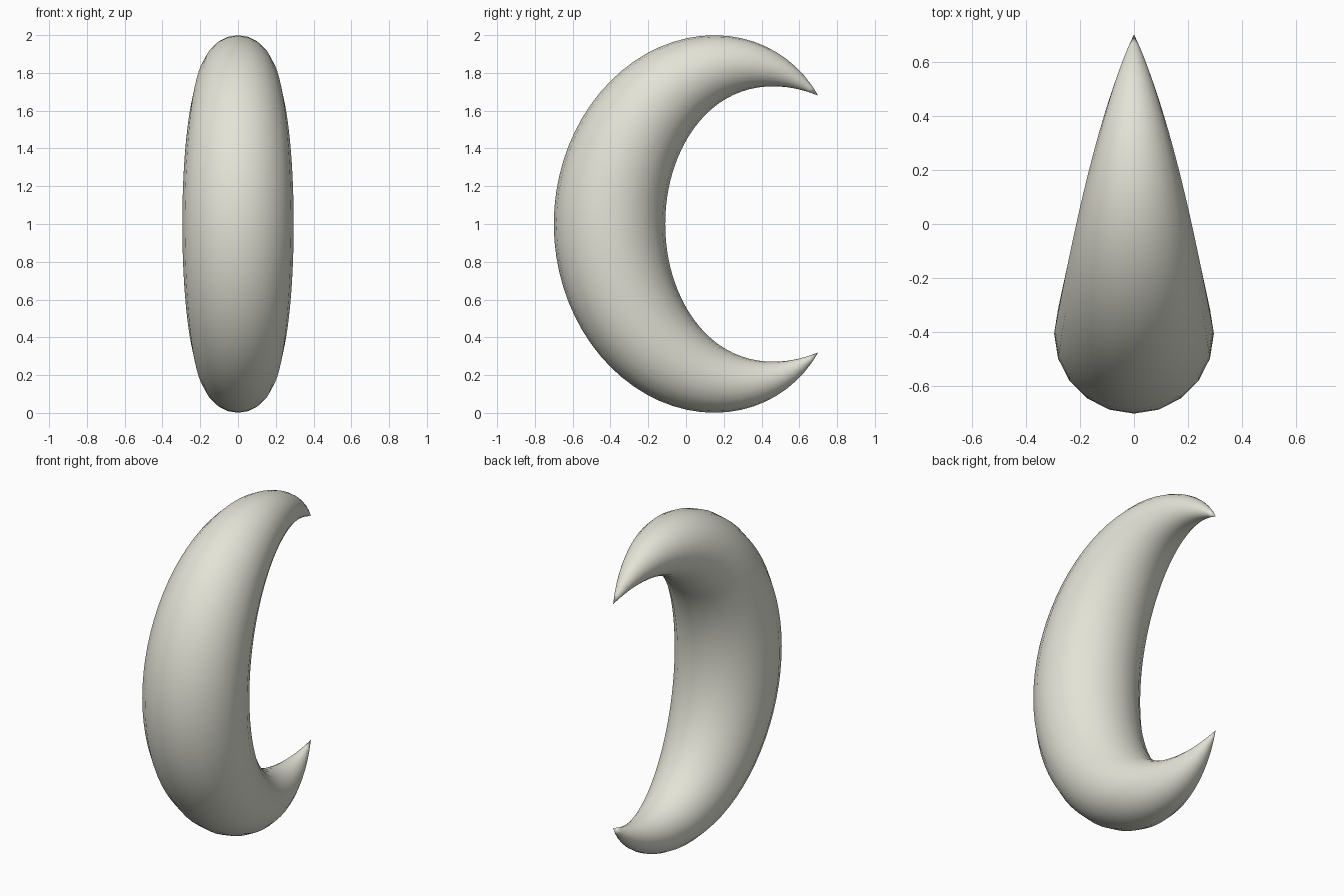
import bpy, bmesh, math
from mathutils import Vector

if "Cube" in bpy.data.objects:
    bpy.data.objects.remove(bpy.data.objects["Cube"])

# Crescent: round section swept along an elliptical arc, tapering to a point at each end
CENTRE_Y, SEMI_Y, SEMI_Z = 0.29, 0.695, 0.842
MAX_RADIUS, TAPER = 0.295, 1.95
HALF_SWEEP = math.radians(126.15)
SIDES, STEPS = 20, 56


def spine(a):
    """Point on the arc and its outward normal; a = 0 is the thick middle."""
    c, s = math.cos(a), math.sin(a)
    point = Vector((0, CENTRE_Y - SEMI_Y * c, 1 + SEMI_Z * s))
    normal = Vector((0, -SEMI_Z * c, SEMI_Y * s)).normalized()
    return point, normal


bm = bmesh.new()

# Rings between the two tips
rings = []
for i in range(1, STEPS):
    t = 2 * i / STEPS - 1
    point, normal = spine(t * HALF_SWEEP)
    r = MAX_RADIUS * (1 - abs(t) ** TAPER)
    ring = []
    for k in range(SIDES):
        b = 2 * math.pi * k / SIDES
        ring.append(bm.verts.new(point + r * (math.cos(b) * normal + Vector((math.sin(b), 0, 0)))))
    rings.append(ring)

# Skin between rings
for r0, r1 in zip(rings, rings[1:]):
    for k in range(SIDES):
        j = (k + 1) % SIDES
        bm.faces.new((r0[k], r0[j], r1[j], r1[k]))

# Pointed tips
for ring, a in ((rings[0], -HALF_SWEEP), (rings[-1], HALF_SWEEP)):
    tip = bm.verts.new(spine(a)[0])
    for k in range(SIDES):
        bm.faces.new((ring[k], ring[(k + 1) % SIDES], tip))

bmesh.ops.recalc_face_normals(bm, faces=bm.faces)
for f in bm.faces:
    f.smooth = True

mesh = bpy.data.meshes.new("crescent")
bm.to_mesh(mesh)
bm.free()

ivory = bpy.data.materials.new("pale ivory")
ivory.diffuse_color = (0.77, 0.77, 0.68, 1)
ivory.use_nodes = True
ivory.node_tree.nodes["Principled BSDF"].inputs["Base Color"].default_value = ivory.diffuse_color
mesh.materials.append(ivory)
bpy.context.collection.objects.link(bpy.data.objects.new("crescent", mesh))
